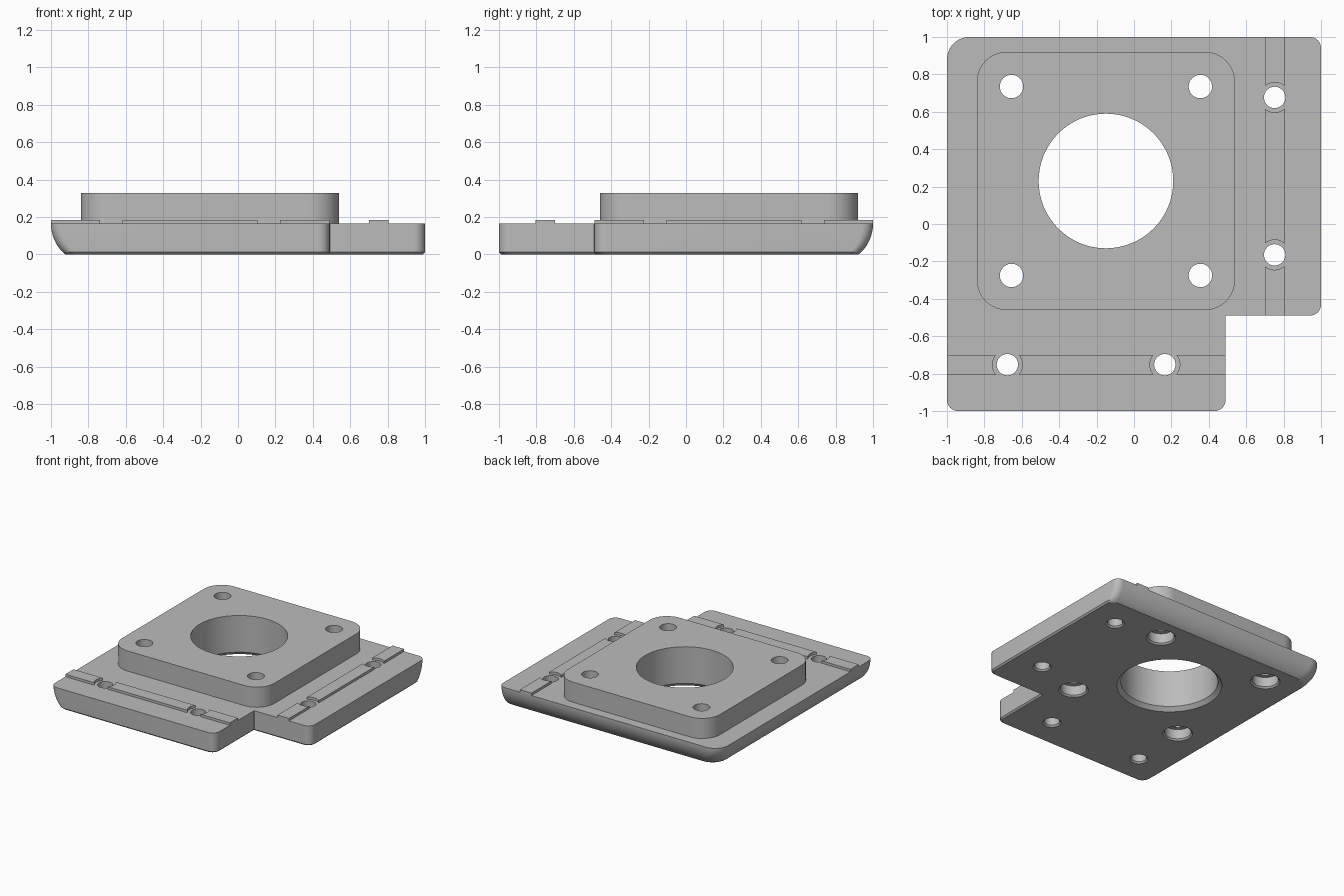
import bpy, bmesh, math
from mathutils import Vector

cube = bpy.data.objects.get("Cube")
if cube:
    bpy.data.objects.remove(cube)

grey = bpy.data.materials.new("plain grey")
grey.use_nodes = True
COLOR = (0.5, 0.5, 0.5, 1)
grey.diffuse_color = COLOR
grey.node_tree.nodes["Principled BSDF"].inputs["Base Color"].default_value = COLOR

PLATE, RAIL, TOP = 0.165, 0.185, 0.33
CHAMFER = 0.012


def rounded(corners, steps=10):
    """Outline of (x, y, radius) corners with every right angle rounded."""
    pts = [Vector(c[:2]) for c in corners]
    out = []
    for i, (p, c) in enumerate(zip(pts, corners)):
        r = c[2]
        to_prev = (pts[i - 1] - p).normalized()
        to_next = (pts[(i + 1) % len(pts)] - p).normalized()
        mid = p + r * (to_prev + to_next)
        for k in range(steps + 1):
            t = math.pi / 2 * k / steps
            out.append(mid - r * (math.cos(t) * to_next + math.sin(t) * to_prev))
    return out


def loft(bm, layers):
    """Closed solid through stacked (z, outline) layers."""
    rings = [[bm.verts.new((x, y, z)) for x, y in line] for z, line in layers]
    for low, high in zip(rings, rings[1:]):
        for i in range(len(low)):
            bm.faces.new((low[i - 1], low[i], high[i], high[i - 1]))
    bm.faces.new(rings[0][::-1])
    bm.faces.new(rings[-1])


def circle(x, y, r, n=64):
    return [(x + r * math.cos(math.tau * i / n), y + r * math.sin(math.tau * i / n))
            for i in range(n)]


def make(name, bm):
    bmesh.ops.recalc_face_normals(bm, faces=bm.faces)
    mesh = bpy.data.meshes.new(name)
    bm.to_mesh(mesh)
    bm.free()
    mesh.materials.append(grey)
    obj = bpy.data.objects.new(name, mesh)
    bpy.context.collection.objects.link(obj)
    return obj


def activate(obj):
    bpy.ops.object.select_all(action='DESELECT')
    obj.select_set(True)
    bpy.context.view_layer.objects.active = obj


def cut(obj, cutter):
    activate(obj)
    mod = obj.modifiers.new("holes", 'BOOLEAN')
    mod.operation, mod.solver, mod.object = 'DIFFERENCE', 'EXACT', cutter
    bpy.ops.object.modifier_apply(modifier=mod.name)


# Base plate: L-shaped, left and back edges curve inward toward the bottom
def plate_outline(inset, shrink=0.0):
    lo, hi, s = -1 + inset + shrink, 1 - inset - shrink, shrink
    return rounded([(lo, -1 + s, 0.06), (0.49 - s, -1 + s, 0.06),
                    (0.49 - s, -0.49 + s, 0.005), (1 - s, -0.49 + s, 0.06),
                    (1 - s, hi, 0.06), (lo, hi, 0.12)])


CURVE = 0.217
layers = [(0, plate_outline(0.066, CHAMFER))]
for k in range(13):
    z = CHAMFER + (PLATE - CHAMFER) * k / 12
    inset = CURVE - math.sqrt(CURVE ** 2 - (PLATE - z) ** 2)
    layers.append((z, plate_outline(inset)))
bm = bmesh.new()
loft(bm, layers)
base_plate = make("base_plate", bm)

# Raised square mounting boss
bm = bmesh.new()
square = rounded([(-0.84, -0.46, 0.16), (0.54, -0.46, 0.16),
                  (0.54, 0.92, 0.16), (-0.84, 0.92, 0.16)], 16)
loft(bm, [(PLATE, square), (TOP, square)])
mounting_boss = make("mounting_boss", bm)

# Locating rails
rails = []
for name, x0, x1, y0, y1 in (("front_rail", -1, 0.49, -0.805, -0.70),
                             ("side_rail", 0.70, 0.805, -0.49, 1)):
    bm = bmesh.new()
    line = [(x0, y0), (x1, y0), (x1, y1), (x0, y1)]
    loft(bm, [(PLATE, line), (RAIL, line)])
    rails.append(make(name, bm))

# Hole cutters: central bore, counterbored boss holes, small rail holes
PINS = [(-0.677, -0.752), (0.165, -0.752), (0.752, 0.677), (0.752, -0.165)]
CENTRE = (-0.15, 0.23)
bm = bmesh.new()


def drill(x, y, profile):
    loft(bm, [(z, circle(x, y, r)) for r, z in profile])


def bore(r, c):
    return [(r + c, -0.1), (r + c, 0), (r, c), (r, 0.5)]


drill(*CENTRE, bore(0.36, 0.03))
for sx in (-1, 1):
    for sy in (-1, 1):
        drill(CENTRE[0] + sx * 0.505, CENTRE[1] + sy * 0.505,
              bore(0.098, CHAMFER)[:3] + [(0.098, 0.09), (0.0625, 0.09), (0.0625, 0.5)])
for x, y in PINS:
    drill(x, y, bore(0.057, CHAMFER))
holes = make("hole_cutter", bm)

# Round clearance that splits each rail around its holes
bm = bmesh.new()
for x, y in PINS:
    drill(x, y, [(0.08, 0.1), (0.08, 0.5)])
clearance = make("clearance_cutter", bm)

for part in (base_plate, mounting_boss):
    cut(part, holes)
for rail in rails:
    cut(rail, clearance)
for helper in (holes, clearance):
    bpy.data.objects.remove(helper)

for part in (base_plate, mounting_boss, *rails):
    activate(part)
    bpy.ops.object.shade_smooth_by_angle(angle=math.radians(30))
